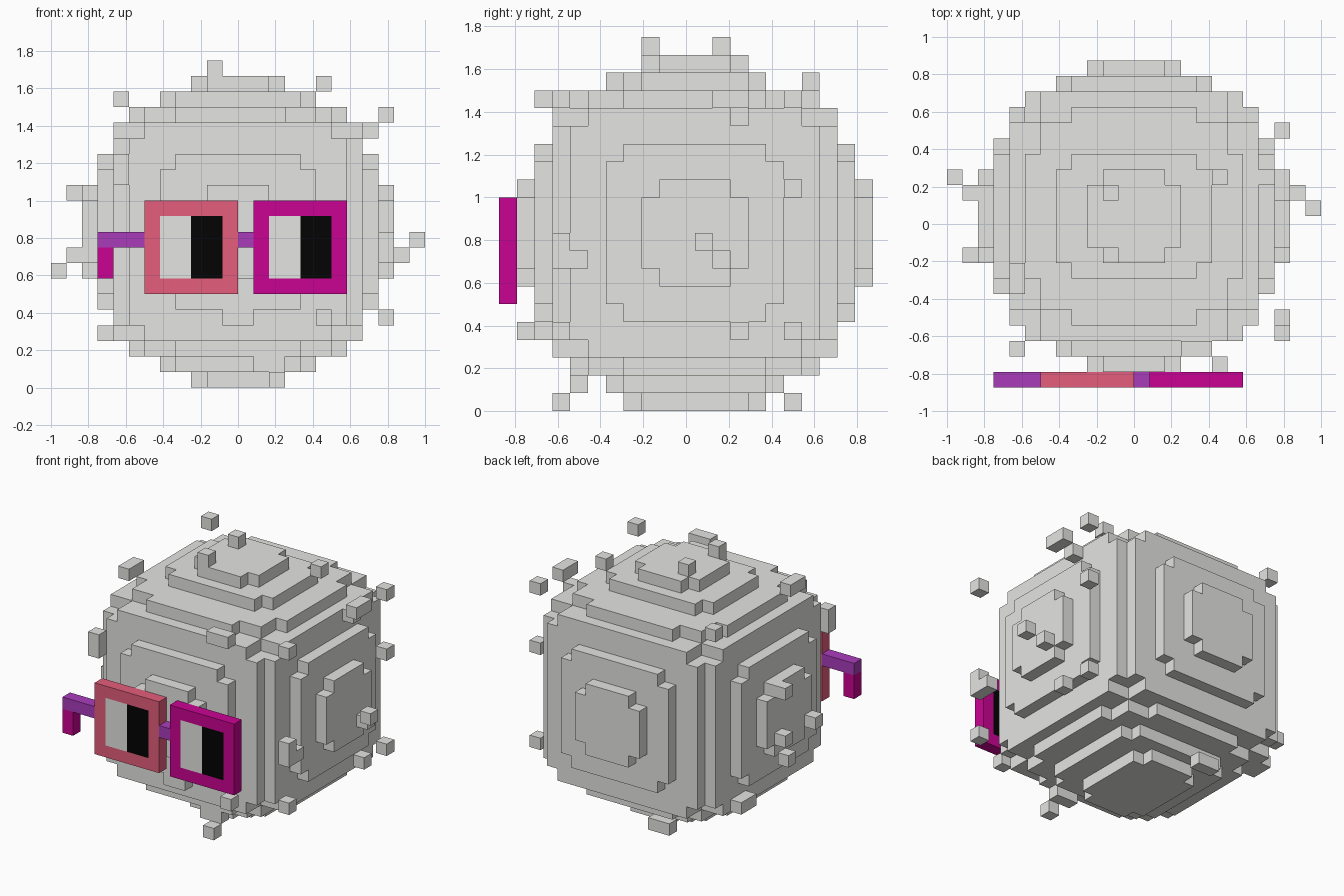
import bpy, bmesh
from mathutils import Vector

if "Cube" in bpy.data.objects:
    bpy.data.objects.remove(bpy.data.objects["Cube"])

V = 1 / 12                            # size of one block
CENTRE = Vector((0, V / 2, 10 * V))   # middle of the body


def material(name, rgb):
    m = bpy.data.materials.new(name)
    m.diffuse_color = (*rgb, 1)
    m.use_nodes = True
    m.node_tree.nodes["Principled BSDF"].inputs["Base Color"].default_value = m.diffuse_color
    return m


GREY = material("light grey", (0.78, 0.78, 0.765))
RED = material("dusty red", (0.78, 0.11, 0.205))
MAGENTA = material("magenta", (0.59, 0.001, 0.29))
PURPLE = material("purple", (0.40, 0.045, 0.50))
BLACK = material("black", (0.001, 0.001, 0.001))


def finish(name, bm, mat):
    me = bpy.data.meshes.new(name)
    bm.to_mesh(me)
    bm.free()
    me.materials.append(mat)
    ob = bpy.data.objects.new(name, me)
    bpy.context.collection.objects.link(ob)
    return ob


def box(name, x0, x1, z0, z1, mat, y0=-10.5, y1=-9.5):
    """Box given in block units."""
    bm = bmesh.new()
    bmesh.ops.create_cube(bm, size=1)
    for v in bm.verts:
        v.co = Vector(((x0 + x1) / 2 + v.co.x * (x1 - x0),
                       (y0 + y1) / 2 + v.co.y * (y1 - y0),
                       (z0 + z1) / 2 + v.co.z * (z1 - z0))) * V
    return finish(name, bm, mat)


def voxels(name, cells, mat):
    """Outer skin of a set of blocks around the body centre."""
    bm = bmesh.new()
    verts = {}

    def vert(p):
        if p not in verts:
            verts[p] = bm.verts.new(CENTRE + Vector(p) * V)
        return verts[p]

    for c in cells:
        for axis in range(3):
            for side in (0, 1):
                n = list(c)
                n[axis] += 2 * side - 1
                if tuple(n) in cells:
                    continue
                ring = []
                for s, t in ((0, 0), (1, 0), (1, 1), (0, 1)):
                    p = list(c)
                    p[axis] += side
                    p[(axis + 1) % 3] += s
                    p[(axis + 2) % 3] += t
                    ring.append(vert(tuple(p)))
                bm.faces.new(ring if side else ring[::-1])
    return finish(name, bm, mat)


# Rounded block body: stacked plates with trimmed corners on all six sides.
# Each plate has a largest half-width and a largest squared corner distance.
SIDE = {9.5: (2.5, 9), 8.5: (4.5, 33), 7.5: (6.5, 73)}
TOP = {9.5: (2.5, 9), 8.5: (4.5, 27), 7.5: (6.5, 61)}
BOTTOM = {9.5: (3.5, 15), 8.5: (4.5, 33), 7.5: (6.5, 61)}


def inside(cell):
    d = [abs(i + 0.5) for i in cell]
    c, b, a = sorted(d)
    plates = SIDE
    if d[2] == a:
        plates = TOP if cell[2] > 0 else BOTTOM
    width, corner = plates.get(a, (6.5, 73))
    if plates is TOP and a == 8.5 and d[1] > 3.5:
        return False
    if plates is BOTTOM and a == 9.5 and d[0] > 2.5:
        return False
    return b <= width and b * b + c * c <= corner


R = range(-10, 10)
body = {(i, j, k) for i in R for j in R for k in R if inside((i, j, k))}
voxels("body", body, GREY)

# Loose blocks around the body (lower corner of each one)
loose = [
    # above the top
    (-.167, .125, 1.667), (-.167, -.208, 1.667), (.417, .208, 1.583),
    # around the upper edge
    (-.667, .542, 1.5), (-.667, -.375, 1.5), (-.667, -.292, 1.5),
    (.25, -.708, 1.417), (.333, -.708, 1.417), (.75, .458, 1.417),
    (.75, .125, 1.417), (.75, .208, 1.417), (.667, .208, 1.333),
    (.75, -.625, 1.417), (-.667, -.708, 1.083), (-.667, -.708, 1.167),
    # left side
    (-.917, .125, 1.0), (-.917, -.208, .667), (-.917, .125, .667),
    (-1.0, .208, .583), (-.75, .292, .25), (-.75, .375, .25),
    # right side
    (.917, .042, .75), (.833, .125, .667), (.75, .458, .333),
    (.75, .208, .333), (.75, .458, 1.0), (.75, -.625, .333),
    (.75, -.625, .667), (.75, -.625, .75), (.75, -.542, .667),
    # front and underside
    (-.083, -.708, .333), (0, -.708, .333), (.417, -.792, .333),
    (.167, -.625, 0), (.083, -.542, .083), (.167, -.542, .083),
    (-.25, .458, 0), (-.167, .458, 0),
]
cells = {tuple(round(u / V) for u in Vector(p) - CENTRE) for p in loose}
voxels("loose_blocks", cells - body, GREY)

# Square glasses: frame bars and two-tone lenses
for side, x, mat in (("left", -6, RED), ("right", 1, MAGENTA)):
    box(side + "_frame_top", x, x + 6, 11, 12, mat)
    box(side + "_frame_bottom", x, x + 6, 6, 7, mat)
    box(side + "_frame_outer", x, x + 1, 7, 11, mat)
    box(side + "_frame_inner", x + 5, x + 6, 7, 11, mat)
    box(side + "_eye_white", x + 1, x + 3, 7, 11, GREY)
    box(side + "_pupil", x + 3, x + 5, 7, 11, BLACK)
box("bridge", 0, 1, 9, 10, PURPLE)
box("temple_arm", -9, -6, 9, 10, PURPLE)
box("temple_hook", -9, -8, 7, 9, MAGENTA)
